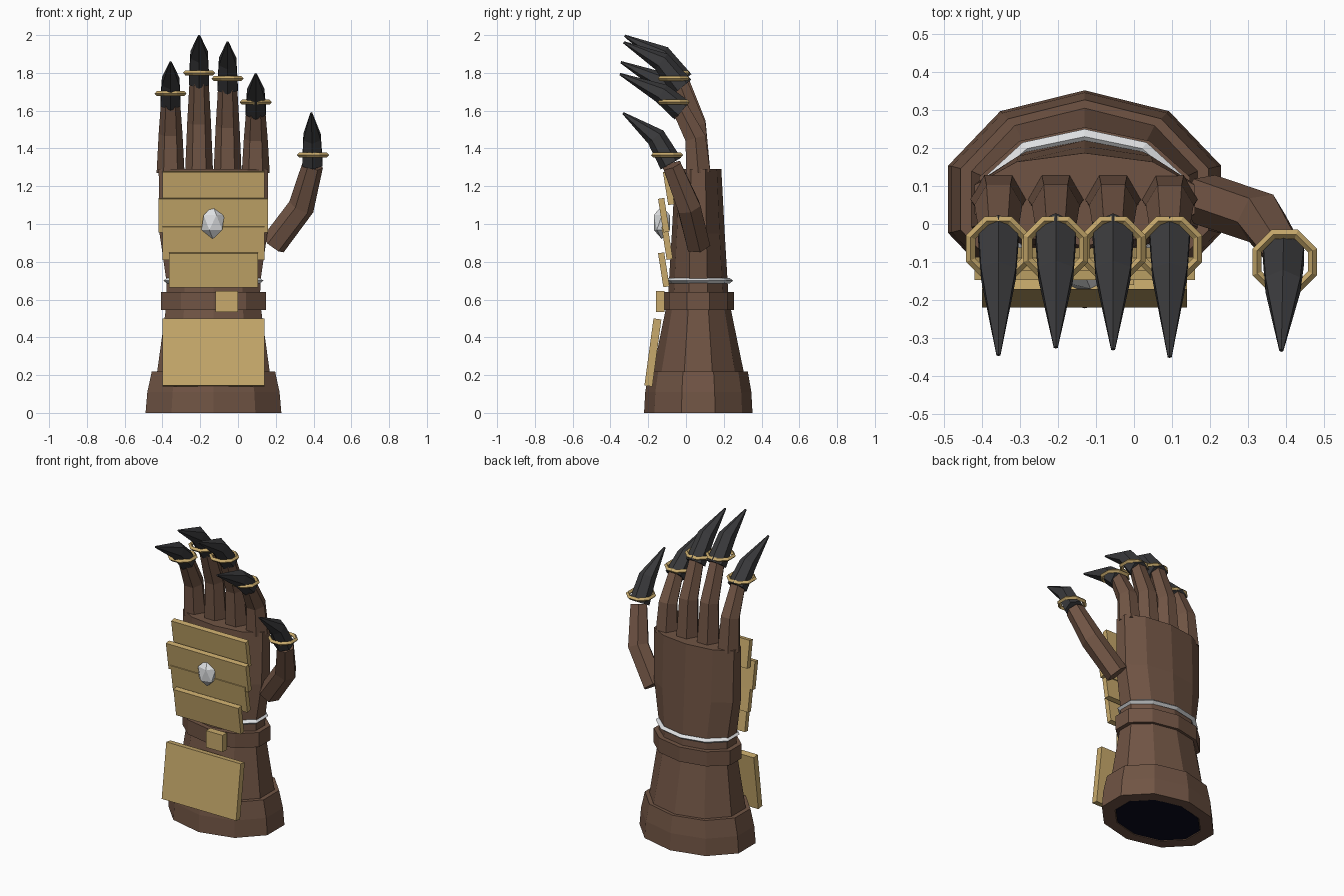
import bpy, bmesh, math
from mathutils import Vector, Matrix

if "Cube" in bpy.data.objects:
    bpy.data.objects.remove(bpy.data.objects["Cube"])


def mat(name, r, g, b):
    m = bpy.data.materials.new(name)
    lin = lambda c: ((c / 255 + 0.055) / 1.055) ** 2.4 if c > 10 else c / 255 / 12.92
    m.diffuse_color = (lin(r), lin(g), lin(b), 1)
    m.use_nodes = True
    m.node_tree.nodes["Principled BSDF"].inputs["Base Color"].default_value = m.diffuse_color
    return m


LEATHER = mat("brown leather", 112, 84, 68)
GOLD = mat("gold", 200, 170, 108)
CLAW = mat("black claw", 58, 58, 60)
SILVER = mat("silver", 222, 224, 226)
DARK = mat("dark lining", 10, 10, 30)


def finish(name, bm, material):
    bmesh.ops.recalc_face_normals(bm, faces=bm.faces)
    me = bpy.data.meshes.new(name)
    bm.to_mesh(me)
    bm.free()
    me.materials.append(material)
    ob = bpy.data.objects.new(name, me)
    bpy.context.collection.objects.link(ob)
    return ob


def loft(name, rings, material, closed=False):
    """Skin a list of point rings; capped at both ends unless closed."""
    bm = bmesh.new()
    vs = [[bm.verts.new(p) for p in r] for r in rings]
    n = len(vs[0])
    pairs = list(zip(vs, vs[1:])) + ([(vs[-1], vs[0])] if closed else [])
    for a, b in pairs:
        for i in range(n):
            j = (i + 1) % n
            bm.faces.new((a[i], a[j], b[j], b[i]))
    if not closed:
        bm.faces.new(vs[0])
        bm.faces.new(vs[-1])
    return finish(name, bm, material)


CX, CY = -0.13, 0.065


def oval(z, rx, ry, n=10):
    """Ten-sided arm cross-section with a vertex at the back."""
    return [(CX + rx * math.cos(math.pi / 2 + math.tau * i / n),
             CY + ry * math.sin(math.pi / 2 + math.tau * i / n), z) for i in range(n)]


def tube(name, path, radii, material, sides=6, phase=0.0):
    """Tapered tube along a bent path."""
    pts = [Vector(p) for p in path]
    rings = []
    for k, p in enumerate(pts):
        t = Vector()
        if k > 0:
            t += (p - pts[k - 1]).normalized()
        if k < len(pts) - 1:
            t += (pts[k + 1] - p).normalized()
        t.normalize()
        u = Vector((1, 0, 0))
        u = (u - t * u.dot(t)).normalized()
        v = t.cross(u)
        rings.append([p + radii[k] * (u * math.cos(phase + math.tau * i / sides)
                                      + v * math.sin(phase + math.tau * i / sides))
                      for i in range(sides)])
    return loft(name, rings, material)


def plate(name, w, z0, z1, y0, y1, thick, x=CX):
    """Slab whose front runs from y0 at the bottom to y1 at the top."""
    d = Vector((0, y1 - y0, z1 - z0)).normalized()
    n = Vector((0, d.z, -d.y)) * thick
    a, b = Vector((x, y0, z0)), Vector((x, y1, z1))
    rings = [[q + Vector((s * w / 2, 0, 0)) for q in (a, b, b + n, a + n)] for s in (-1, 1)]
    return loft(name, rings, GOLD)


def claw_ring(name, x, y, z):
    major, minor, n = 0.079, 0.013, 8
    rings = []
    for i in range(n):
        a = math.tau * (i + 0.5) / n
        rings.append([(x + (major + minor * math.cos(b)) * math.cos(a),
                       y + (major + minor * math.cos(b)) * math.sin(a),
                       z + minor * math.sin(b))
                      for b in [math.tau * k / 4 for k in range(4)]])
    return loft(name, rings, GOLD, closed=True)


# forearm, flared cuff, palm and wrist strap
loft("cuff_flare", [oval(0.03, 0.28, 0.21), oval(0.0, 0.29, 0.218), oval(0.0, 0.378, 0.287),
                    oval(0.11, 0.368, 0.281), oval(0.22, 0.343, 0.262),
                    oval(0.22, 0.28, 0.21)], LEATHER, closed=True)
loft("cuff_lining", [oval(0.002, 0.285, 0.214), oval(0.008, 0.285, 0.214)], DARK)
loft("forearm", [oval(0.05, 0.325, 0.25), oval(0.22, 0.313, 0.24), oval(0.57, 0.262, 0.168)], LEATHER)
loft("palm", [oval(0.56, 0.258, 0.163), oval(0.70, 0.262, 0.155),
              oval(0.95, 0.300, 0.14), oval(1.29, 0.305, 0.122)], LEATHER)
loft("wrist_strap", [oval(0.545, 0.292, 0.190), oval(0.64, 0.292, 0.190)], LEATHER)
loft("wrist_ring", [oval(0.685, 0.258, 0.165), oval(0.70, 0.278, 0.185),
                    oval(0.715, 0.258, 0.165), oval(0.70, 0.24, 0.147)], SILVER, closed=True)

# armour plates, overlapping up the back of the hand
plate("forearm_plate", 0.54, 0.145, 0.50, -0.22, -0.172, 0.042)
plate("strap_buckle", 0.12, 0.535, 0.645, -0.16, -0.16, 0.045, x=-0.06)
plate("hand_plate_1", 0.47, 0.665, 0.845, -0.120, -0.148, 0.033)
plate("hand_plate_2", 0.54, 0.81, 0.985, -0.102, -0.130, 0.033)
plate("hand_plate_3", 0.58, 0.955, 1.133, -0.120, -0.148, 0.033)
plate("hand_plate_4", 0.54, 1.10, 1.275, -0.094, -0.122, 0.033)

# gem on the hand plates
bm = bmesh.new()
bmesh.ops.create_icosphere(bm, subdivisions=1, radius=1,
                           matrix=Matrix.Translation((-0.133, -0.128, 1.008))
                           @ Matrix.Diagonal((0.068, 0.05, 0.088, 1)))
finish("gem", bm, SILVER)

# fingers: x, ring height, claw tip height, claw tip y
FINGERS = [(-0.357, 1.69, 1.86, -0.345), (-0.206, 1.80, 2.00, -0.325),
           (-0.055, 1.77, 1.965, -0.33), (0.094, 1.645, 1.797, -0.35)]
for i, (x, zr, zt, yt) in enumerate(FINGERS, 1):
    zb = zr - 0.045
    tube(f"finger_{i}", [(x, 0.065, 1.27), (x, 0.05, 1.29 + 0.53 * (zb - 1.29)),
                         (x, -0.03, zb + 0.01)], (0.074, 0.063, 0.05), LEATHER)
    tube(f"claw_{i}", [(x, -0.02, zb), (x, -0.13, zt - 0.105), (x, yt, zt - 0.003)],
         (0.062, 0.053, 0.006), CLAW, phase=math.pi / 2)
    claw_ring(f"claw_ring_{i}", x, -0.065, zr)

# thumb
tube("thumb", [(0.185, 0.065, 0.89), (0.335, 0.015, 1.09), (0.395, -0.075, 1.31)],
     (0.07, 0.07, 0.056), LEATHER)
tube("thumb_claw", [(0.394, -0.08, 1.32), (0.392, -0.16, 1.46), (0.388, -0.333, 1.587)],
     (0.062, 0.053, 0.006), CLAW, phase=math.pi / 2)
claw_ring("thumb_ring", 0.397, -0.10, 1.365)
